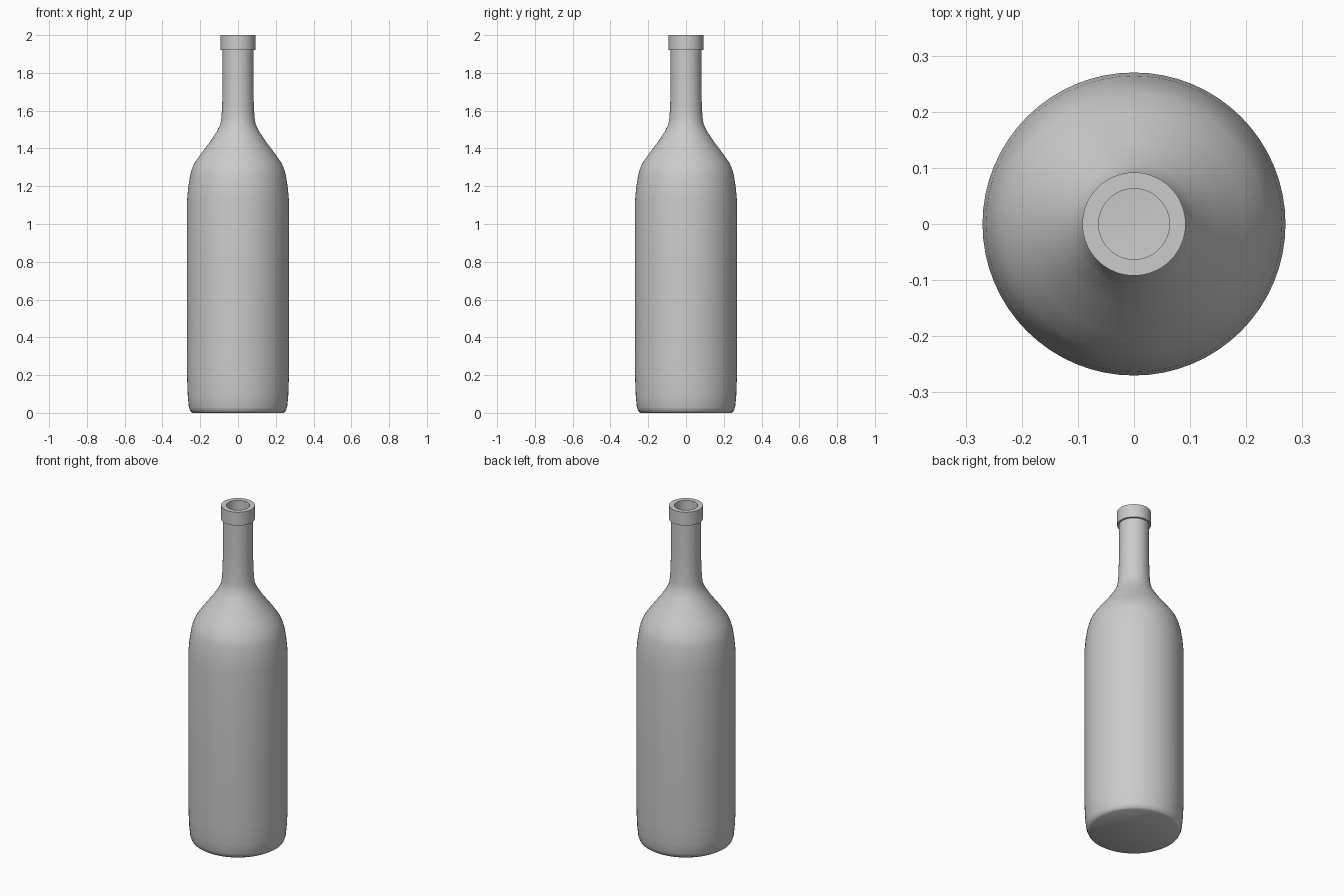
import bpy, bmesh, math

if "Cube" in bpy.data.objects:
    bpy.data.objects.remove(bpy.data.objects["Cube"])


def lathe(name, profile, segments=64):
    """Spin an (r, z) profile around the z axis into a smooth solid."""
    bm = bmesh.new()
    verts = [bm.verts.new((r, 0, z)) for r, z in profile]
    edges = [bm.edges.new(pair) for pair in zip(verts, verts[1:])]
    bmesh.ops.spin(bm, geom=verts + edges, cent=(0, 0, 0), axis=(0, 0, 1),
                   angle=2 * math.pi, steps=segments)
    bmesh.ops.remove_doubles(bm, verts=bm.verts, dist=1e-5)
    bmesh.ops.recalc_face_normals(bm, faces=bm.faces)
    mesh = bpy.data.meshes.new(name)
    bm.to_mesh(mesh)
    bm.free()
    obj = bpy.data.objects.new(name, mesh)
    bpy.context.collection.objects.link(obj)
    bpy.context.view_layer.objects.active = obj
    obj.select_set(True)
    bpy.ops.object.shade_smooth_by_angle(angle=math.radians(40))
    return obj


# Outer wall: flat base, body, shoulder, neck and lip
outer = [(0, 0), (0.24, 0), (0.252, 0.008), (0.26, 0.03), (0.266, 0.09),
         (0.27, 0.2), (0.27, 0.65), (0.27, 1.12), (0.264, 1.19), (0.254, 1.255),
         (0.246, 1.285), (0.232, 1.32), (0.198, 1.37), (0.145, 1.44),
         (0.109, 1.495), (0.093, 1.53), (0.088, 1.56), (0.084, 1.62),
         (0.081, 1.75), (0.081, 1.92), (0.092, 1.92), (0.092, 2.0)]

# Inner wall: mouth, neck, shoulder and a dished floor
inner = [(0.063, 2.0), (0.063, 1.75), (0.066, 1.62), (0.073, 1.53),
         (0.09, 1.485), (0.13, 1.43), (0.182, 1.36), (0.213, 1.315),
         (0.235, 1.25), (0.25, 1.12), (0.25, 0.2), (0.242, 0.05),
         (0.225, 0.03), (0.06, 0.024), (0, 0.02)]

lathe("bottle", outer + inner)
